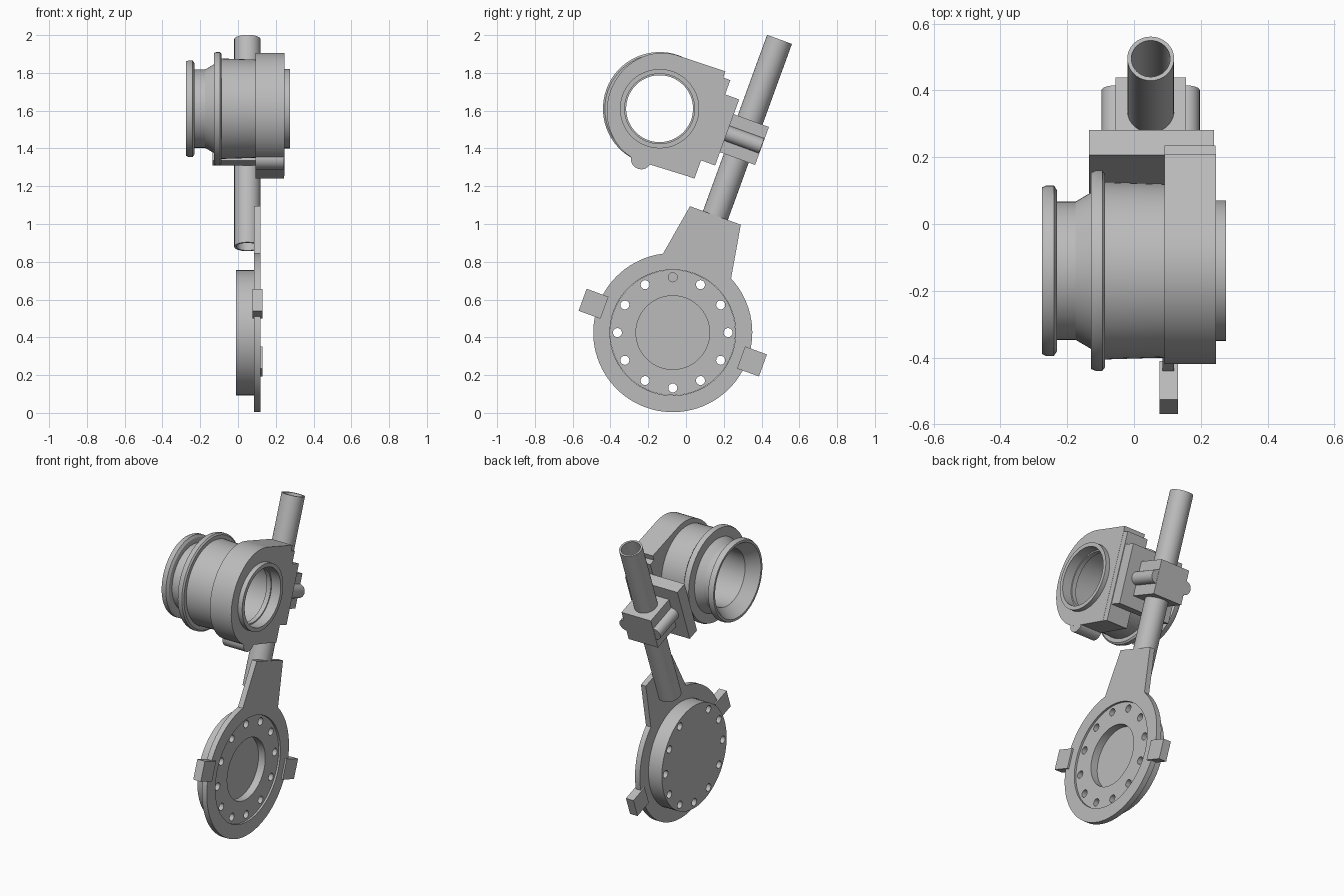
import bpy, bmesh, math
from mathutils import Matrix

cube = bpy.data.objects.get("Cube")
if cube:
    bpy.data.objects.remove(cube)

grey = bpy.data.materials.new("plain_grey")
grey.use_nodes = True
COLOUR = (0.5, 0.5, 0.5, 1)
grey.diffuse_color = COLOUR
grey.node_tree.nodes["Principled BSDF"].inputs["Base Color"].default_value = COLOUR

# Whole assembly leans back; local axes are x (across), u (back), v (along the tube)
LEAN = math.radians(20)
FRAME = Matrix.Translation((0, -0.07, 0.425)) @ Matrix.Rotation(-LEAN, 4, 'X')
CYCLE = Matrix(((0, 0, 1, 0), (1, 0, 0, 0), (0, 1, 0, 0), (0, 0, 0, 1)))
AXES = {'x': CYCLE, 'u': CYCLE @ CYCLE, 'v': Matrix.Identity(4)}
BU, BV = -0.471, 1.09      # bore centre in u, v


def finish(name, bm, axis):
    bmesh.ops.remove_doubles(bm, verts=bm.verts, dist=1e-5)
    bmesh.ops.recalc_face_normals(bm, faces=bm.faces)
    bm.transform(FRAME @ AXES[axis])
    mesh = bpy.data.meshes.new(name)
    bm.to_mesh(mesh)
    bm.free()
    mesh.materials.clear()
    mesh.materials.append(grey)
    obj = bpy.data.objects.new(name, mesh)
    bpy.context.collection.objects.link(obj)
    bpy.ops.object.select_all(action='DESELECT')
    obj.select_set(True)
    bpy.context.view_layer.objects.active = obj
    bpy.ops.object.shade_smooth_by_angle(angle=math.radians(30))
    return obj


def arc(cx, cy, r, start=0, end=360, n=64, ry=None):
    full = end - start == 360
    count = n if full else n + 1
    angles = [math.radians(start + (end - start) * i / n) for i in range(count)]
    return [(cx + r * math.cos(a), cy + (ry or r) * math.sin(a)) for a in angles]


def rect(x0, x1, y0, y1):
    return [(x0, y0), (x1, y0), (x1, y1), (x0, y1)]


def prism(name, outlines, low, high, axis='x'):
    """Extrude a filled outline (later outlines are holes) along an axis."""
    curve = bpy.data.curves.new(name + "_outline", 'CURVE')
    curve.dimensions = '2D'
    curve.fill_mode = 'BOTH'
    curve.extrude = (high - low) / 2
    for pts in outlines:
        s = curve.splines.new('POLY')
        s.points.add(len(pts) - 1)
        for p, (x, y) in zip(s.points, pts):
            p.co = (x, y, 0, 1)
        s.use_cyclic_u = True
    temp = bpy.data.objects.new(name + "_outline", curve)
    bpy.context.collection.objects.link(temp)
    bpy.context.view_layer.update()
    mesh = bpy.data.meshes.new_from_object(temp)
    bm = bmesh.new()
    bm.from_mesh(mesh)
    bpy.data.objects.remove(temp)
    bpy.data.curves.remove(curve)
    bpy.data.meshes.remove(mesh)
    bm.transform(Matrix.Translation((0, 0, (low + high) / 2)))
    return finish(name, bm, axis)


def lathe(name, profile, cu, cv, steps=64):
    """Revolve a closed (x, radius) profile around the x axis."""
    bm = bmesh.new()
    rings = []
    for x, r in profile:
        rings.append([bm.verts.new((cu + px, cv + py, x))
                      for px, py in arc(0, 0, r, n=steps)])
    for i, ring in enumerate(rings):
        nxt = rings[(i + 1) % len(rings)]
        for j in range(steps):
            k = (j + 1) % steps
            bm.faces.new((ring[j], ring[k], nxt[k], nxt[j]))
    return finish(name, bm, 'x')


# Hollow barrel with its two flanges, neck and end ring
lathe("barrel", [
    (-0.275, 0.25), (-0.262, 0.256), (-0.24, 0.256), (-0.23, 0.24), (-0.23, 0.207),
    (-0.175, 0.207), (-0.128, 0.235), (-0.128, 0.295), (-0.115, 0.3), (-0.095, 0.3),
    (-0.087, 0.29), (-0.087, 0.266), (0.1, 0.26), (0.1, 0.21), (0.275, 0.21),
    (0.275, 0.185), (0.21, 0.185), (0.21, 0.177), (0.18, 0.177), (0.18, 0.195),
    (0.0, 0.195), (-0.15, 0.18), (-0.2, 0.18), (-0.24, 0.21), (-0.275, 0.235)],
    BU, BV)

# Housing block around the barrel: round front, square back
housing = arc(BU, BV, 0.277, 90, 270, 32, 0.298)
housing += [(BU + 0.26, BV - 0.285), (BU + 0.26, BV + 0.305)]
prism("housing", [housing, arc(BU, BV, 0.205)], 0.092, 0.245)
prism("housing_lug", [arc(BU, BV - 0.283, 0.055, n=32)], 0.092, 0.2445)
prism("housing_back_pad", [rect(BU + 0.258, BU + 0.3, BV - 0.285, BV + 0.27)], 0.092, 0.244)

# Mounting plate and tube clamp
prism("mounting_plate", [rect(BU + 0.3, BU + 0.379, BV - 0.182, BV + 0.19)], -0.135, 0.24)
prism("clamp_block", [rect(BU + 0.378, BU + 0.577, BV - 0.107, BV + 0.107)], -0.055, 0.155)
for side, x in (("right", -0.055), ("left", 0.155)):
    prism("clamp_bolt_" + side, [arc(BV, x, 0.042, n=32)], BU + 0.378, BU + 0.575, 'u')

# Hollow support tube
prism("support_tube", [arc(0.05, 0, 0.07, n=48), arc(0.05, 0, 0.058, n=48)], 0.484, 1.652, 'v')

# Round base plate with tapered arm
arm_angle = math.degrees(math.atan2(0.375, 0.192))
plate = arc(0, 0, 0.421, 180 - arm_angle, 360 + arm_angle, 72)
plate += [(0.143, 0.66), (-0.143, 0.66)]
prism("base_plate", [plate, arc(0, 0, 0.333)], 0.085, 0.12)

# Cover disc with a ring of bolt holes and a central pocket; one hole is blind
holes = []
for i in range(12):
    a = math.radians(90 + 30 * i) + LEAN
    holes.append(arc(0.293 * math.cos(a), 0.293 * math.sin(a), 0.024, n=16))
prism("disc_back", [arc(0, 0, 0.332)] + holes[1:], -0.01, 0.06)
prism("disc_front", [arc(0, 0, 0.332), arc(0, 0, 0.195)] + holes, 0.06, 0.108)

# Side tabs on the base plate
for side, s in (("front", -1), ("back", 1)):
    lo, hi = sorted((s * 0.385, s * 0.508))
    prism("tab_" + side, [rect(lo, hi, -0.062, 0.062)], 0.077, 0.131)
